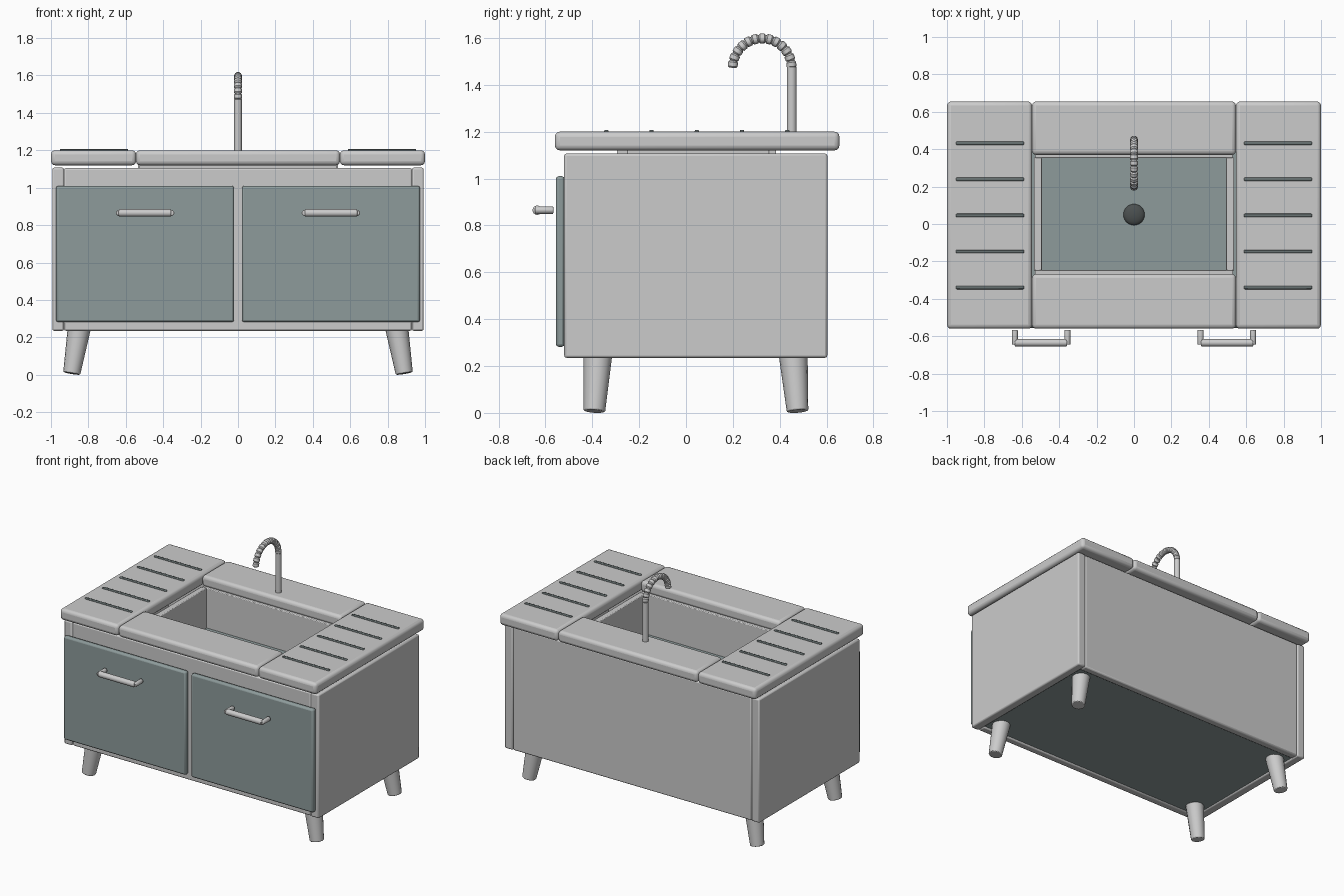
import bpy, bmesh
from math import pi, sin, cos
from mathutils import Vector

if "Cube" in bpy.data.objects:
    bpy.data.objects.remove(bpy.data.objects["Cube"])


def material(name, rgb):
    m = bpy.data.materials.new(name)
    m.diffuse_color = (*rgb, 1)
    m.use_nodes = True
    m.node_tree.nodes["Principled BSDF"].inputs["Base Color"].default_value = m.diffuse_color
    return m


DARK = material("slate", (0.27, 0.33, 0.33))
BLACK = material("charcoal", (0.07, 0.08, 0.08))
STRIP = material("strip grey", (0.14, 0.17, 0.17))


def finish(name, bm, mat=None, bevel=0, segs=2):
    bmesh.ops.recalc_face_normals(bm, faces=bm.faces)
    me = bpy.data.meshes.new(name)
    bm.to_mesh(me)
    bm.free()
    ob = bpy.data.objects.new(name, me)
    bpy.context.collection.objects.link(ob)
    if mat:
        me.materials.append(mat)
    if bevel:
        b = ob.modifiers.new("bevel", "BEVEL")
        b.width, b.segments = bevel, segs
    bpy.context.view_layer.objects.active = ob
    ob.select_set(True)
    bpy.ops.object.shade_smooth_by_angle(angle=0.6)
    ob.select_set(False)
    return ob


def box(name, x, y, z, bevel=0.01, mat=None, segs=2):
    bm = bmesh.new()
    bmesh.ops.create_cube(bm, size=1)
    for v in bm.verts:
        v.co = [(a + b) / 2 + c * abs(b - a) for (a, b), c in zip((x, y, z), v.co)]
    return finish(name, bm, mat, bevel, segs)


def tube(name, rings, sides=16, mat=None, bevel=0):
    """Capped tube through (centre, radius) rings."""
    bm = bmesh.new()
    n = len(rings)
    loops = []
    for i, (c, r) in enumerate(rings):
        t = Vector(rings[min(i + 1, n - 1)][0]) - Vector(rings[max(i - 1, 0)][0])
        u = t.orthogonal().normalized() if abs(t.x) > 1e-6 else Vector((1, 0, 0))
        w = t.normalized().cross(u)
        loops.append([bm.verts.new(Vector(c) + r * (u * cos(2 * pi * k / sides) + w * sin(2 * pi * k / sides)))
                      for k in range(sides)])
    for a, b in zip(loops, loops[1:]):
        for k in range(sides):
            j = (k + 1) % sides
            bm.faces.new((a[k], a[j], b[j], b[k]))
    bm.faces.new(loops[0])
    bm.faces.new(loops[-1])
    return finish(name, bm, mat, bevel)


# cabinet panels
box("front_panel", (-.93, .93), (-.515, -.46), (.235, 1.105))
box("back_panel", (-.93, .93), (.545, .6), (.235, 1.105))
box("bottom_panel", (-.94, .94), (-.47, .555), (.245, .3), 0, DARK)

# countertop front and back, sink rim
box("front_counter", (-.545, .545), (-.56, -.267), (1.12, 1.2), .022, segs=3)
box("back_counter", (-.545, .545), (.37, .655), (1.12, 1.2), .022, segs=3)

# basin
box("basin_front_wall", (-.53, .53), (-.295, -.247), (.82, 1.13), .005)
box("basin_back_wall", (-.53, .53), (.353, .385), (.82, 1.13), .005)
box("basin_floor", (-.5, .5), (-.26, .36), (.82, .85), 0, DARK)
bm = bmesh.new()
bmesh.ops.create_uvsphere(bm, u_segments=24, v_segments=12, radius=.057)
for v in bm.verts:
    v.co = (v.co.x, v.co.y + .05, v.co.z * .4 + .85)
finish("drain_plug", bm, BLACK)

for s, side in ((-1, "left"), (1, "right")):
    def span(a, b):
        return tuple(sorted((s * a, s * b)))

    box(side + "_side_panel", span(.93, .993), (-.52, .603), (.235, 1.107))
    box(side + "_counter", span(.545, 1), (-.56, .655), (1.12, 1.2), .022, segs=3)
    box(side + "_basin_wall", span(.493, .535), (-.25, .355), (.82, 1.13), .005)
    # raised drainer strips
    for i in range(5):
        y = .046 + (i - 2) * .193
        box(f"{side}_drainer_strip_{i}", span(.588, .952), (y - .009, y + .009), (1.19, 1.208), .005, STRIP)
    # door and handle
    box(side + "_door", span(.021, .973), (-.555, -.518), (.282, 1.01), .012, DARK)
    tube(side + "_handle_bar", [((s * .357, -.635, .865), .02), ((s * .638, -.635, .865), .02)], 16, bevel=.006)
    for j, x in enumerate((.356, .637)):
        tube(f"{side}_handle_post_{j}", [((s * x, -.645, .865), .016), ((s * x, -.566, .865), .016)], 12, bevel=.004)
    # splayed tapered legs
    for name, y0, y1 in (("front", -.376, -.391), ("back", .457, .476)):
        tube(f"{side}_{name}_leg", [((s * .848, y0, .255), .062), ((s * .889, y1, .007), .046)], 16, bevel=.005)

# tap: upright pipe and beaded curved spout
tube("tap_pipe", [((0, .451, 1.19), .021), ((0, .451, 1.475), .021)], 16)
rings = []
beads, radius = 13, .126
for i in range(beads):
    for f, r in ((.0, .015), (.2, .021), (.8, .021), (1., .015)):
        a = (i + f * .98) / beads * pi * 1.0
        rings.append(((0, .325 + radius * cos(a), 1.472 + radius * sin(a)), r))
tube("tap_spout", rings, 16)
